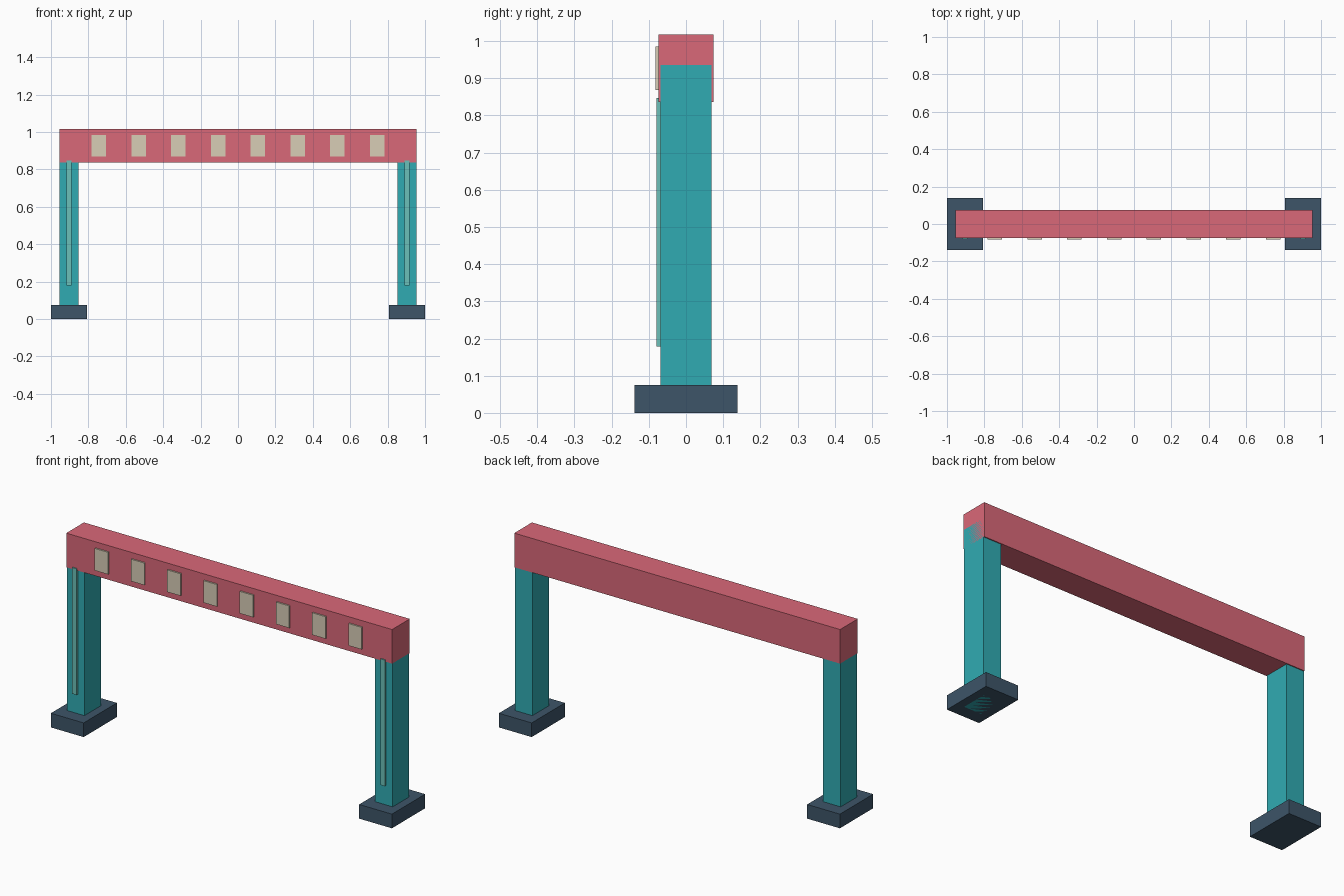
import bpy

if "Cube" in bpy.data.objects:
    bpy.data.objects.remove(bpy.data.objects["Cube"])


def material(name, rgb):
    m = bpy.data.materials.new(name)
    m.diffuse_color = (*rgb, 1)
    m.use_nodes = True
    m.node_tree.nodes["Principled BSDF"].inputs["Base Color"].default_value = m.diffuse_color
    return m


navy = material("navy", (0.047, 0.09, 0.14))
teal = material("teal", (0.03, 0.41, 0.45))
mint = material("mint", (0.15, 0.53, 0.48))
red = material("red", (0.70, 0.14, 0.19))
cream = material("cream", (0.69, 0.61, 0.47))


def box(name, x, y, z, mat):
    """Box spanning the (min, max) ranges given for each axis."""
    spans = (x, y, z)
    bpy.ops.mesh.primitive_cube_add(size=1, location=[(a + b) / 2 for a, b in spans])
    ob = bpy.context.object
    ob.scale = [b - a for a, b in spans]
    bpy.ops.object.transform_apply(location=False, rotation=False, scale=True)
    ob.name = name
    ob.data.materials.append(mat)
    return ob


def around(c, width):
    return (c - width / 2, c + width / 2)


# Footings, columns and front light strips on both sides
for side, s in (("left", -1), ("right", 1)):
    cx = s * 0.904
    box(f"{side}_footing", around(cx, 0.192), (-0.139, 0.139), (0, 0.075), navy)
    box(f"{side}_column", around(cx, 0.103), (-0.069, 0.069), (0, 0.935), teal)
    box(f"{side}_column_strip", around(cx, 0.026), (-0.08, -0.064), (0.178, 0.847), mint)

# Overhead beam
box("cross_beam", (-0.9555, 0.9555), (-0.074, 0.074), (0.836, 1.017), red)

# Row of panels along the beam front
for i in range(8):
    box(f"beam_panel_{i + 1}", around(-0.744 + i * 0.2126, 0.078),
        (-0.082, -0.07), (0.868, 0.985), cream)
